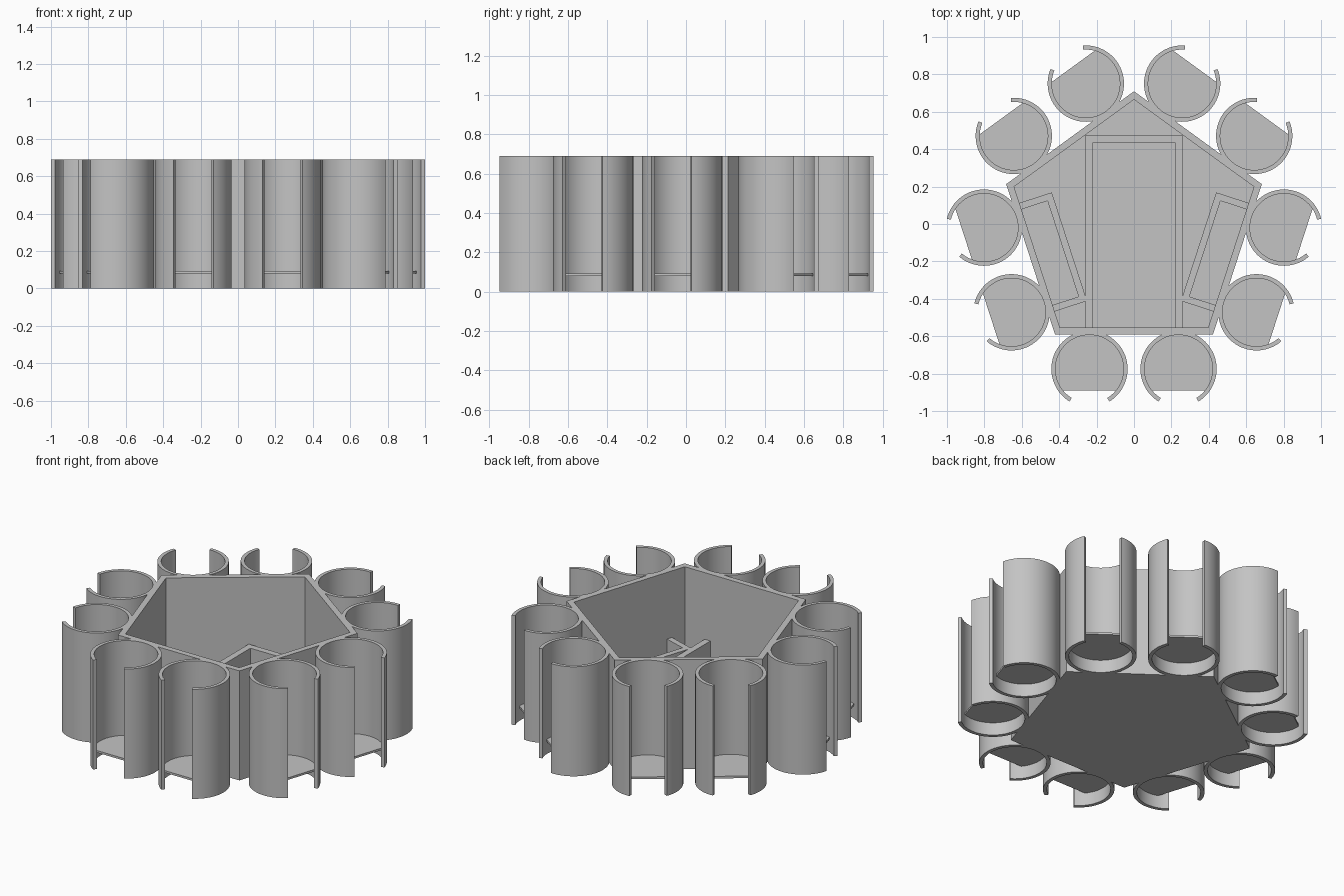
import bpy, bmesh
from math import radians, sin, cos, asin, sqrt, pi
from mathutils import Matrix

cube = bpy.data.objects.get("Cube")
if cube:
    bpy.data.objects.remove(cube, do_unlink=True)

HEIGHT = 0.69
WALL = 0.036
CENTRE_Y = -0.009
TRAY_R = 0.7186
CUP_OUT, CUP_IN = 0.204, 0.182
CUP_DIST, CUP_SIDE = 0.766, 0.238
OPENING = radians(31.5)

grey = bpy.data.materials.new("plain_grey")
grey.use_nodes = True
grey.diffuse_color = (0.55, 0.55, 0.55, 1)
grey.node_tree.nodes["Principled BSDF"].inputs["Base Color"].default_value = grey.diffuse_color


def add_prism(name, outline, z0, z1, turn=0.0, smooth=False, hollow=None):
    """Extrude an outline upward, optionally hollowed from the top."""
    bm = bmesh.new()
    base = bm.faces.new([bm.verts.new((x, y, z0)) for x, y in outline])
    lift = bmesh.ops.extrude_face_region(bm, geom=[base], use_keep_orig=True)["geom"]
    bmesh.ops.translate(bm, vec=(0, 0, z1 - z0),
                        verts=[v for v in lift if isinstance(v, bmesh.types.BMVert)])
    bmesh.ops.recalc_face_normals(bm, faces=bm.faces)
    if hollow:
        thickness, floor = hollow
        top = max(bm.faces, key=lambda f: f.calc_center_median().z)
        bmesh.ops.inset_region(bm, faces=[top], thickness=thickness, use_even_offset=True)
        pit = bmesh.ops.extrude_discrete_faces(bm, faces=[top])["faces"][0]
        bmesh.ops.translate(bm, vec=(0, 0, floor - z1), verts=pit.verts)
    bm.transform(Matrix.Translation((0, CENTRE_Y, 0)) @ Matrix.Rotation(turn, 4, "Z"))
    mesh = bpy.data.meshes.new(name)
    bm.to_mesh(mesh)
    bm.free()
    mesh.materials.append(grey)
    obj = bpy.data.objects.new(name, mesh)
    bpy.context.collection.objects.link(obj)
    if smooth:
        bpy.ops.object.select_all(action="DESELECT")
        obj.select_set(True)
        bpy.context.view_layer.objects.active = obj
        bpy.ops.object.shade_smooth_by_angle(angle=radians(20))
    return obj


def arc(cx, cy, r, start, end, steps):
    """Points on an arc; angles are measured from -y."""
    angles = [start + (end - start) * i / steps for i in range(steps + 1)]
    return [(cx + r * sin(a), cy - r * cos(a)) for a in angles]


def u_outline(half, open_y, end_y, t):
    """Three-sided wall, closed at end_y."""
    return [(-half, open_y), (-half, end_y), (half, end_y), (half, open_y),
            (half - t, open_y), (half - t, end_y - t),
            (t - half, end_y - t), (t - half, open_y)]


# Five-sided tray
corners = [(-TRAY_R * sin(2 * pi * k / 5), TRAY_R * cos(2 * pi * k / 5)) for k in range(5)]
add_prism("tray", corners, 0, HEIGHT, hollow=(WALL, WALL))

# Low dividers inside the tray
DIVIDER_TOP = 0.27
add_prism("centre_divider", u_outline(0.258, -0.56, 0.484, 0.04), 0.02, DIVIDER_TOP)
for side, turn in (("left", 72), ("right", -72)):
    add_prism(side + "_divider", u_outline(0.305, -0.56, -0.363, WALL),
              0.02, DIVIDER_TOP, radians(turn))

# Two open-fronted cup holders on every side of the tray
for k in range(5):
    for s in (-1, 1):
        cx, cy = s * CUP_SIDE, -CUP_DIST
        tag = f"{k + 1}_{'a' if s < 0 else 'b'}"
        turn = 2 * pi * k / 5
        first, last = OPENING, 2 * pi - OPENING
        shell = arc(cx, cy, CUP_OUT, first, last, 60) + arc(cx, cy, CUP_IN, last, first, 60)
        add_prism("cup_wall_" + tag, shell, 0, HEIGHT, turn, smooth=True)
        # Floor disc with a straight front edge
        chord = pi / 2 - asin(0.113 / CUP_IN)
        disc = arc(cx, cy, CUP_IN + 0.002, chord, 2 * pi - chord, 48)
        add_prism("cup_floor_" + tag, disc, 0.08, 0.093, turn)
